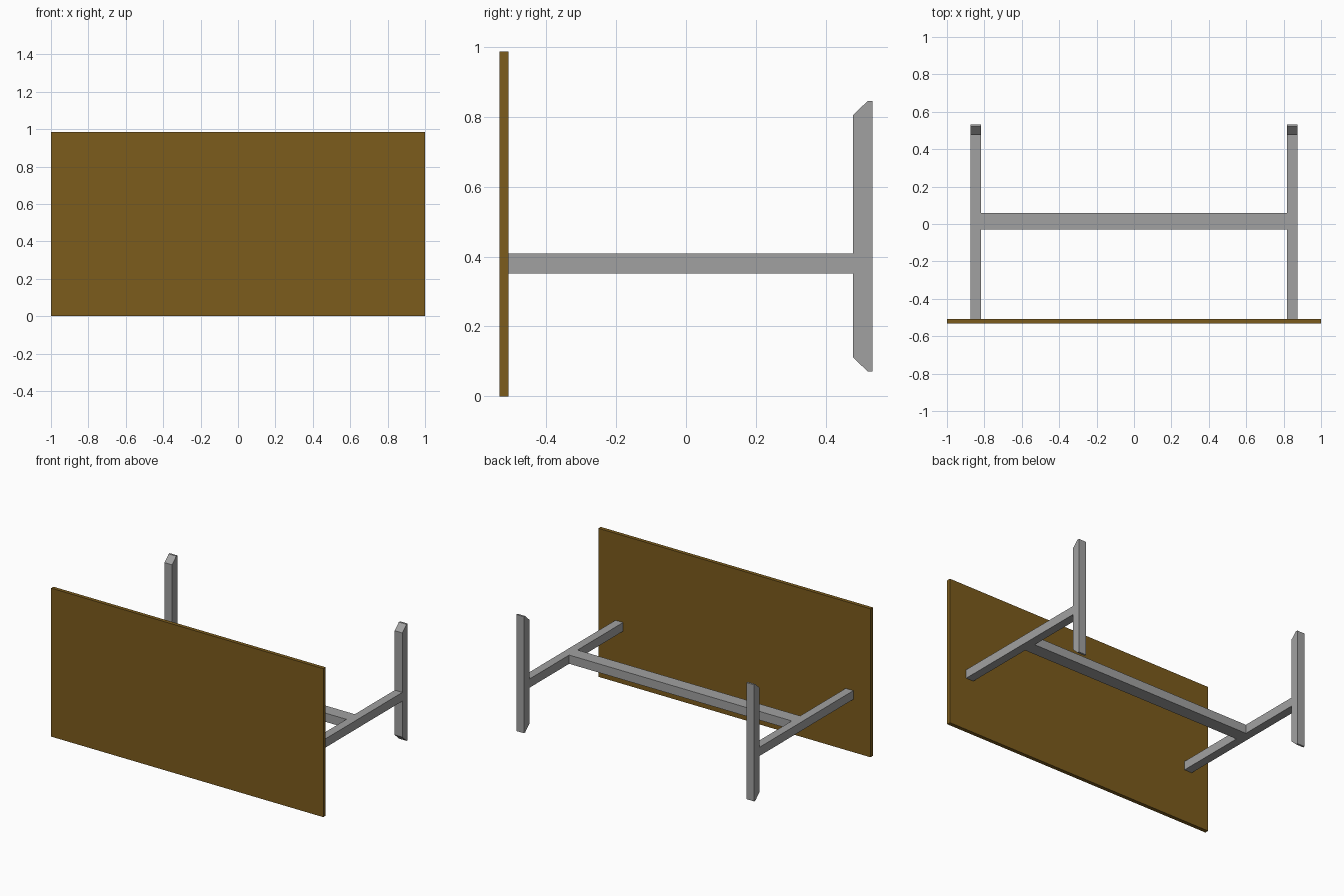
import bpy

if "Cube" in bpy.data.objects:
    bpy.data.objects.remove(bpy.data.objects["Cube"])


def material(name, color):
    mat = bpy.data.materials.new(name)
    mat.diffuse_color = (*color, 1)
    mat.use_nodes = True
    mat.node_tree.nodes["Principled BSDF"].inputs["Base Color"].default_value = mat.diffuse_color
    return mat


brown = material("wood_brown", (0.2, 0.106, 0.012))
grey = material("metal_grey", (0.358, 0.358, 0.358))


def prism(name, profile, x0, x1, mat):
    """Extrude a closed (y, z) profile along x."""
    n = len(profile)
    verts = [(x, y, z) for x in (x0, x1) for y, z in profile]
    faces = [tuple(reversed(range(n))), tuple(range(n, 2 * n))]
    faces += [(i, (i + 1) % n, n + (i + 1) % n, n + i) for i in range(n)]
    mesh = bpy.data.meshes.new(name)
    mesh.from_pydata(verts, [], faces)
    mesh.materials.append(mat)
    obj = bpy.data.objects.new(name, mesh)
    bpy.context.collection.objects.link(obj)


def rect(y0, y1, z0, z1):
    return [(y0, z0), (y1, z0), (y1, z1), (y0, z1)]


# The table lies on its side: the top is upright at the front
Y_TOP, Y_FOOT, Y_END = -0.508, 0.477, 0.533
Z0, Z1 = 0.351, 0.409
X_IN, X_OUT = 0.818, 0.874

prism("table_top", rect(-0.533, Y_TOP, 0.0, 0.986), -1.0, 1.0, brown)

# Foot outline with bevelled ends facing the table top
foot = [(Y_FOOT, 0.112), (0.52, 0.071), (Y_END, 0.071),
        (Y_END, 0.845), (0.52, 0.845), (Y_FOOT, 0.804)]

for side, x0, x1 in (("left", -X_OUT, -X_IN), ("right", X_IN, X_OUT)):
    prism(side + "_leg", rect(Y_TOP, Y_FOOT, Z0, Z1), x0, x1, grey)
    prism(side + "_foot", foot, x0, x1, grey)

# Stretcher joining the two legs
prism("stretcher", rect(-0.03, 0.058, Z0, Z1), -X_IN, X_IN, grey)
